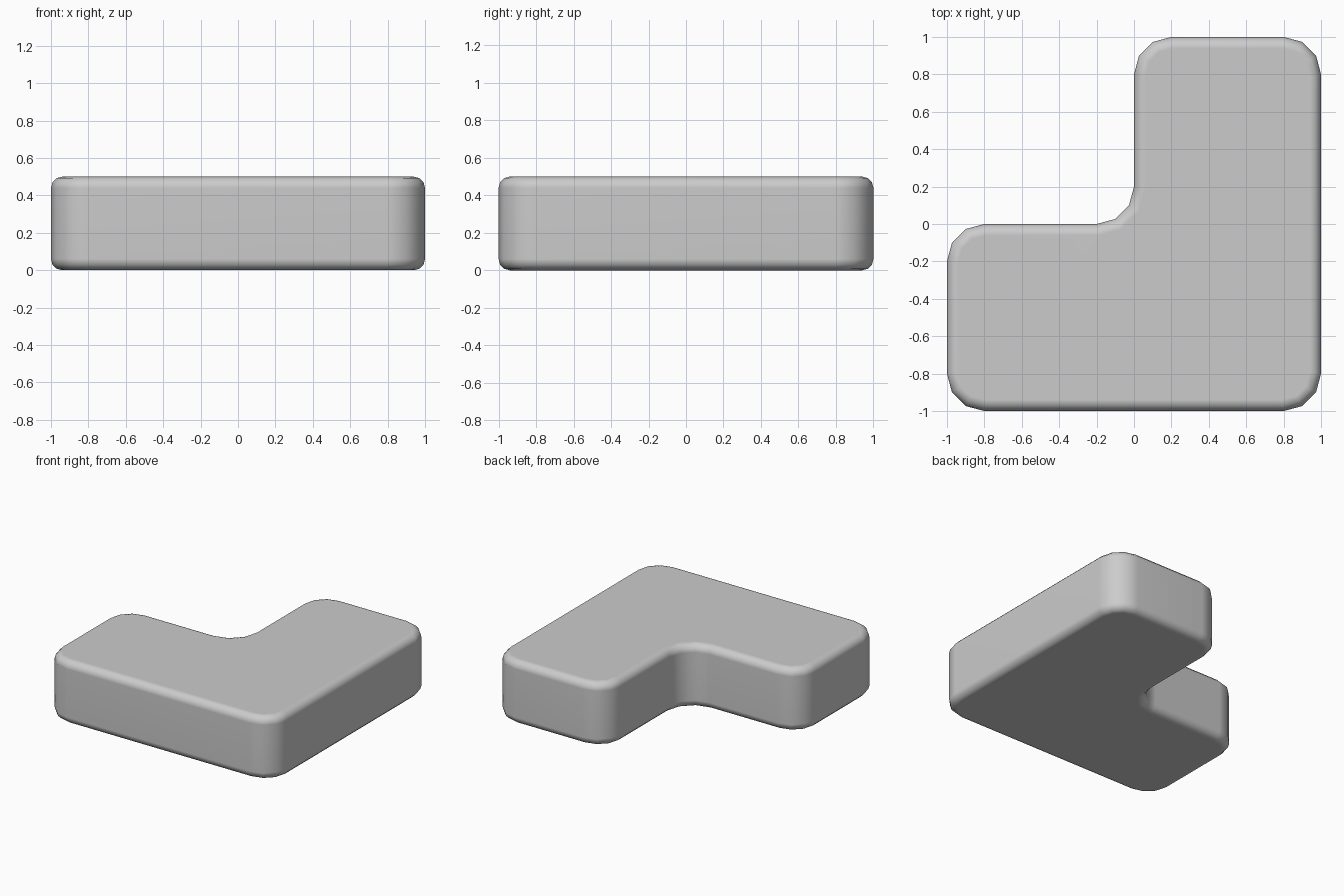
import bpy, bmesh, math

if "Cube" in bpy.data.objects:
    bpy.data.objects.remove(bpy.data.objects["Cube"])

HEIGHT, RADIUS, EDGE, STEPS = 0.5, 0.2, 0.06, 3

# Outline corners, counter-clockwise: arc centre x, y, start angle, sweep
corners = [
    (0.8, -0.8, -90, 90),
    (0.8, 0.8, 0, 90),
    (0.2, 0.8, 90, 90),
    (-0.2, 0.2, 0, -90),   # inner fillet
    (-0.8, -0.2, 90, 90),
    (-0.8, -0.8, 180, 90),
]


def arc(cx, cy, start, sweep):
    angles = [math.radians(start + sweep * i / STEPS) for i in range(STEPS + 1)]
    return [(cx + RADIUS * math.cos(a), cy + RADIUS * math.sin(a)) for a in angles]


outline = [p for c in corners for p in arc(*c)]

# L-shaped slab, extruded from the outline
bm = bmesh.new()
base = bm.faces.new([bm.verts.new((x, y, 0)) for x, y in outline])
top = bmesh.ops.extrude_face_region(bm, geom=[base], use_keep_orig=True)
bmesh.ops.translate(bm, vec=(0, 0, HEIGHT),
                    verts=[v for v in top["geom"] if isinstance(v, bmesh.types.BMVert)])
bmesh.ops.recalc_face_normals(bm, faces=bm.faces)
for f in bm.faces:
    f.smooth = True
mesh = bpy.data.meshes.new("corner_slab")
bm.to_mesh(mesh)
bm.free()
slab = bpy.data.objects.new("corner_slab", mesh)
bpy.context.collection.objects.link(slab)

# Rounded top and bottom rims
bevel = slab.modifiers.new("rim", "BEVEL")
bevel.width = EDGE
bevel.segments = 3
bevel.limit_method = "ANGLE"
bevel.angle_limit = math.radians(60)

# Keep the large faces flat under smooth shading
slab.modifiers.new("flat_faces", "WEIGHTED_NORMAL")
